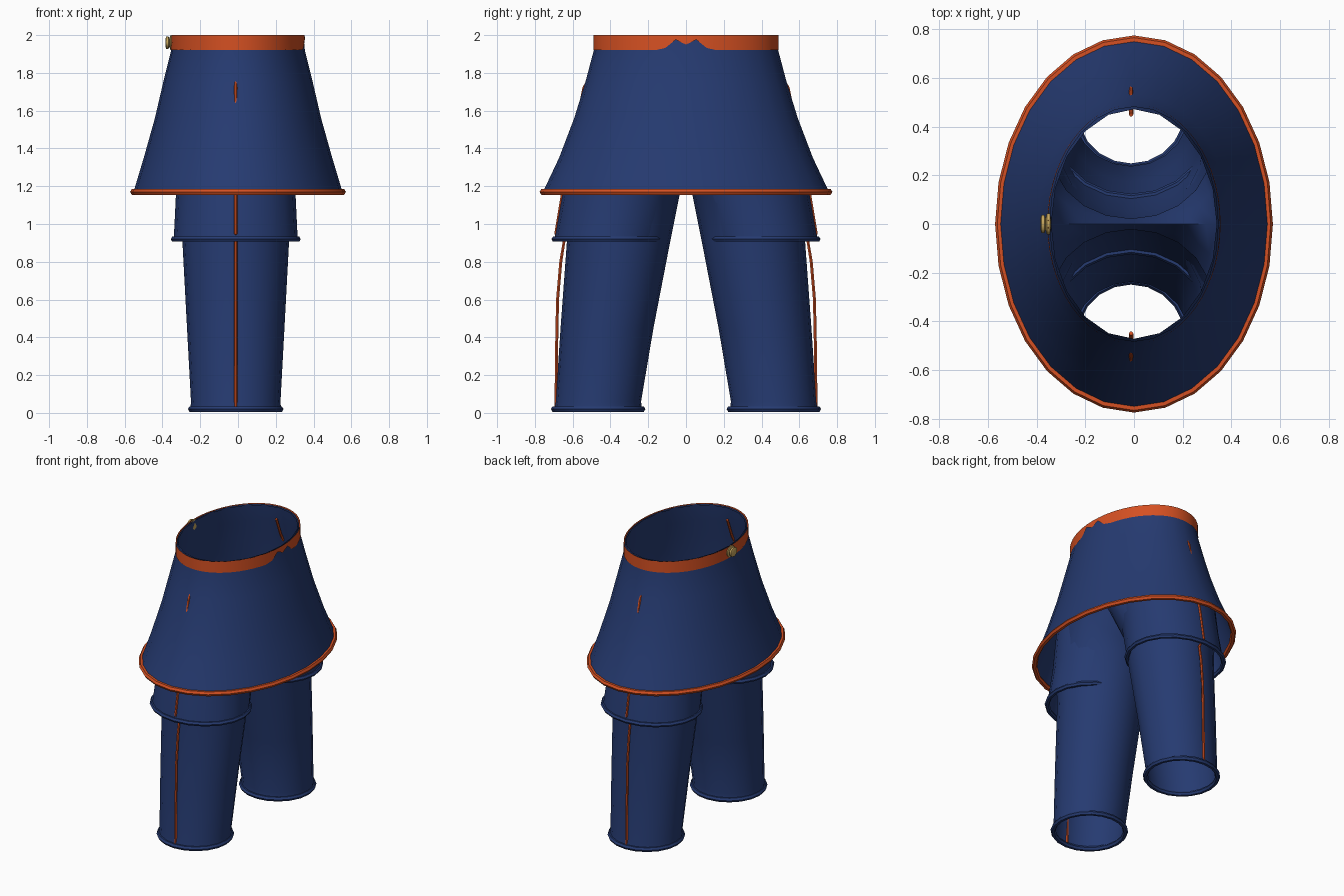
import bpy, bmesh, math
from mathutils import Vector

if "Cube" in bpy.data.objects:
    bpy.data.objects.remove(bpy.data.objects["Cube"])

CX = -0.012   # sideways centre of the legs
N = 20        # sides of legs and waist


def material(name, rgb):
    m = bpy.data.materials.new(name)
    m.diffuse_color = (*rgb, 1)
    m.use_nodes = True
    m.node_tree.nodes["Principled BSDF"].inputs["Base Color"].default_value = m.diffuse_color
    return m


BLUE = material("navy_blue", (0.019, 0.043, 0.165))
ORANGE = material("orange_trim", (0.66, 0.08, 0.016))
GOLD = material("gold", (0.56, 0.38, 0.11))


def ellipse(cx, cy, rx, ry, z, n=N, s=1):
    return [Vector((cx + rx * math.cos(a), s * (cy + ry * math.sin(a)), z))
            for a in (2 * math.pi * i / n for i in range(n))]


def loft(bm, rings, flip=False):
    vs = [[bm.verts.new(p) for p in r] for r in rings]
    n = len(rings[0])
    for lo, hi in zip(vs, vs[1:]):
        for i in range(n):
            j = (i + 1) % n
            f = [lo[i], lo[j], hi[j], hi[i]]
            bm.faces.new(f[::-1] if flip else f)


def finish(name, bm, mat, angle=50):
    me = bpy.data.meshes.new(name)
    bm.to_mesh(me)
    bm.free()
    ob = bpy.data.objects.new(name, me)
    bpy.context.collection.objects.link(ob)
    me.materials.append(mat)
    bpy.ops.object.select_all(action='DESELECT')
    ob.select_set(True)
    bpy.context.view_layer.objects.active = ob
    bpy.ops.object.shade_smooth_by_angle(angle=math.radians(angle))
    return ob


def tube(name, pts, r, mat, cyclic=False):
    cu = bpy.data.curves.new(name, 'CURVE')
    cu.dimensions = '3D'
    cu.bevel_depth = r
    cu.bevel_resolution = 1
    cu.use_fill_caps = not cyclic
    sp = cu.splines.new('POLY')
    sp.points.add(len(pts) - 1)
    for p, co in zip(sp.points, pts):
        p.co = (*co, 1)
    sp.use_cyclic_u = cyclic
    tmp = bpy.data.objects.new(name + "_path", cu)
    bpy.context.collection.objects.link(tmp)
    bpy.context.view_layer.update()
    bm = bmesh.new()
    me = bpy.data.meshes.new_from_object(
        tmp.evaluated_get(bpy.context.evaluated_depsgraph_get()))
    bm.from_mesh(me)
    bpy.data.objects.remove(tmp)
    bpy.data.meshes.remove(me)
    return finish(name, bm, mat)


# Trousers: two open legs meeting at a saddle shaped crotch, then the hips
bm = bmesh.new()
for s in (1, -1):
    rings = [ellipse(CX, cy, rx, ry, z, s=s) for z, cy, rx, ry in (
        (0.02, 0.465, 0.240, 0.232), (0.06, 0.464, 0.237, 0.226),
        (0.45, 0.418, 0.258, 0.246), (0.90, 0.358, 0.282, 0.273),
        (1.15, 0.337, 0.298, 0.302))]
    top = []
    for i in range(N):
        a = 2 * math.pi * i / N
        c, q = math.cos(a), math.sin(a)
        if i <= N // 2:
            top.append(Vector((0.365 * c, s * 0.55 * q, 1.6)))
        else:
            top.append(Vector((0.365 * c, 0, 1.27 + 0.33 * c * c)))
    rings.append([p.lerp(t, 0.5) for p, t in zip(rings[-1], top)])
    rings.append(top)
    loft(bm, rings, s < 0)
loft(bm, [ellipse(0, 0, rx, ry, z) for z, rx, ry in (
    (1.6, 0.365, 0.55), (1.75, 0.365, 0.525),
    (1.88, 0.348, 0.49), (1.995, 0.34, 0.472))])
bmesh.ops.remove_doubles(bm, verts=bm.verts, dist=0.0005)
finish("trousers", bm, BLUE, 70)

for s, side in ((1, "back"), (-1, "front")):
    # Rolled cuff at the ankle
    tube(side + "_cuff", ellipse(CX, 0.465, 0.236, 0.233, 0.02, s=s),
         0.017, BLUE, True)
    # Flared over-leg with its hem
    bm = bmesh.new()
    loft(bm, [ellipse(CX, cy, rx, ry, z, s=s) for z, cy, rx, ry in (
        (0.92, 0.402, 0.328, 0.294), (1.15, 0.352, 0.317, 0.304),
        (1.45, 0.305, 0.33, 0.285))], s < 0)
    finish(side + "_over_leg", bm, BLUE)
    tube(side + "_over_leg_hem", ellipse(CX, 0.402, 0.328, 0.294, 0.92, s=s),
         0.016, BLUE, True)
    # Piping down the outside of the leg
    tube(side + "_piping", [(CX, s * y, z) for y, z in (
        (0.688, 0.03), (0.686, 0.3), (0.68, 0.6), (0.663, 0.8), (0.645, 0.91),
        (0.69, 0.95), (0.656, 1.15), (0.585, 1.5), (0.541, 1.72),
        (0.50, 1.79), (0.45, 1.92))], 0.009, ORANGE)

# Flared skirt
bm = bmesh.new()
loft(bm, [ellipse(0, 0, rx, ry, z, 28) for z, rx, ry in (
    (1.17, 0.553, 0.757), (1.35, 0.499, 0.672), (1.56, 0.440, 0.592),
    (1.75, 0.396, 0.533), (1.92, 0.354, 0.488), (1.998, 0.346, 0.482))])
finish("skirt", bm, BLUE)
tube("skirt_hem", ellipse(0, 0, 0.553, 0.757, 1.17, 28), 0.018, ORANGE, True)

# Waistband, with a zigzag notch in its lower edge on one side
lower = ellipse(0, 0, 0.356, 0.491, 1.92, 56)
for i, z in ((0, 1.95), (1, 1.976), (-1, 1.976), (2, 1.932), (-2, 1.932)):
    lower[i].z = z
bm = bmesh.new()
loft(bm, [lower, ellipse(0, 0, 0.353, 0.491, 2.0, 56)])
finish("waistband", bm, ORANGE)

# Two-layer button on the waistband
bm = bmesh.new()
for x, r in ((-0.374, 0.038), (-0.352, 0.046)):
    rings = []
    for dx, k in ((0.011, 0.6), (0.006, 1), (-0.006, 1), (-0.011, 0.6)):
        rings.append([Vector((x + dx, r * k * math.cos(a), 1.96 + 0.85 * r * k * math.sin(a)))
                      for a in (2 * math.pi * (i + 0.5) / 10 for i in range(10))])
    loft(bm, rings)
bmesh.ops.holes_fill(bm, edges=bm.edges, sides=10)
bmesh.ops.recalc_face_normals(bm, faces=bm.faces)
finish("button", bm, GOLD)
